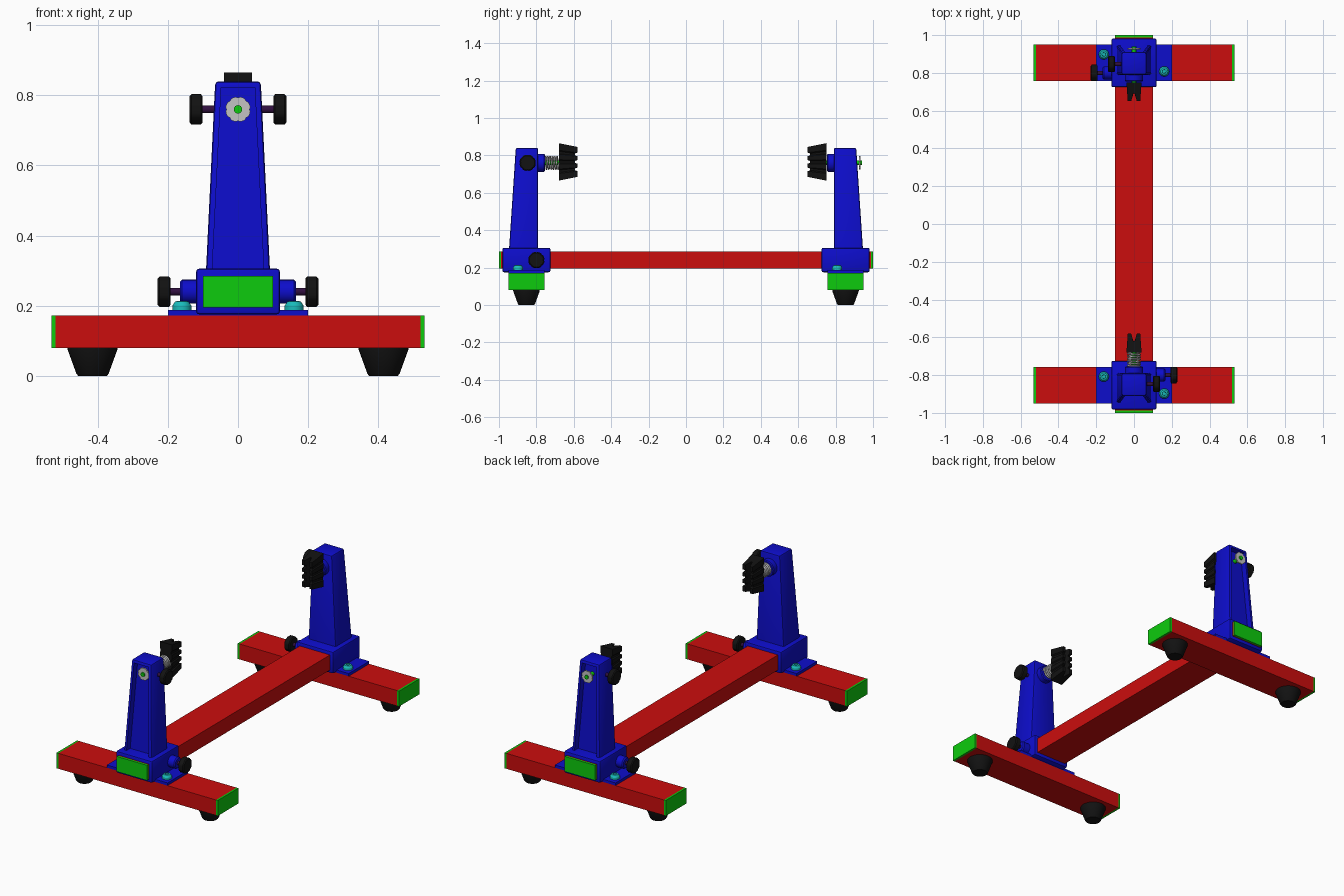
import bpy, bmesh
from math import pi, sin, cos
from mathutils import Matrix, Vector

if "Cube" in bpy.data.objects:
    bpy.data.objects.remove(bpy.data.objects["Cube"])


def material(name, r, g, b):
    m = bpy.data.materials.new(name)
    m.use_nodes = True
    m.diffuse_color = (r, g, b, 1)
    m.node_tree.nodes["Principled BSDF"].inputs["Base Color"].default_value = (r, g, b, 1)
    return m


RED = material("red paint", 0.6, 0.004, 0.004)
BLUE = material("blue plastic", 0.004, 0.004, 0.6)
GREEN = material("green cap", 0.004, 0.6, 0.004)
BLACK = material("black rubber", 0.006, 0.006, 0.006)
STEEL = material("steel", 0.55, 0.55, 0.55)
CYAN = material("cyan bolt", 0.01, 0.5, 0.5)
PURPLE = material("dark purple shaft", 0.03, 0.005, 0.05)
HALF_TURN = Matrix.Rotation(pi, 4, 'Z')
made = []


def finish(name, bm, mat, back=False):
    """Turn a bmesh into an object; back parts are turned half round z."""
    if back:
        bm.transform(HALF_TURN)
    bmesh.ops.recalc_face_normals(bm, faces=bm.faces)
    mesh = bpy.data.meshes.new(name)
    bm.to_mesh(mesh)
    bm.free()
    mesh.materials.append(mat)
    ob = bpy.data.objects.new(name, mesh)
    bpy.context.collection.objects.link(ob)
    made.append(ob)
    return ob


def loft(rings):
    """Skin a stack of point rings and close both ends."""
    bm = bmesh.new()
    loops = [[bm.verts.new(p) for p in ring] for ring in rings]
    n = len(loops[0])
    for a, b in zip(loops, loops[1:]):
        for i in range(n):
            j = (i + 1) % n
            bm.faces.new((a[i], a[j], b[j], b[i]))
    bm.faces.new(loops[0][::-1])
    bm.faces.new(loops[-1])
    return bm


def rect(x, y0, y1, z):
    return [(-x, y0, z), (x, y0, z), (x, y1, z), (-x, y1, z)]


def box(name, mat, xs, ys, zs, back=False, bevel=0.0):
    ring = lambda z: [(xs[0], ys[0], z), (xs[1], ys[0], z), (xs[1], ys[1], z), (xs[0], ys[1], z)]
    bm = loft([ring(z) for z in zs])
    if bevel:
        bmesh.ops.bevel(bm, geom=bm.edges[:], offset=bevel, segments=2, profile=0.5, affect='EDGES')
    return finish(name, bm, mat, back)


AXES = {'X': Matrix.Rotation(pi / 2, 4, 'Y'), 'Y': Matrix.Rotation(-pi / 2, 4, 'X'), 'Z': Matrix()}


def turned(name, mat, axis, origin, profile, back=False, sides=24, flute=0.0):
    """Lathe (radius, distance) pairs along an axis; flute gives a grip outline."""
    rings = []
    for r, d in profile:
        ring = []
        for i in range(sides):
            a = 2 * pi * i / sides
            rr = r * (1 - flute * (i % 4 == 0))
            ring.append((rr * cos(a), rr * sin(a), d))
        rings.append(ring)
    bm = loft(rings)
    bm.transform(Matrix.Translation(origin) @ AXES[axis])
    return finish(name, bm, mat, back)


def tower(back):
    # tapered post with a recessed outer panel
    bm = loft([rect(0.092, -0.947, -0.79, 0.285), rect(0.065, -0.91, -0.79, 0.84)])
    bm.faces.ensure_lookup_table()
    bm.normal_update()
    outer = min(bm.faces, key=lambda f: f.calc_center_median().y)
    edges = [e for e in bm.edges
             if abs(e.verts[0].co.z - e.verts[1].co.z) > 0.3 or min(v.co.z for v in e.verts) > 0.8]
    bmesh.ops.bevel(bm, geom=edges, offset=0.01, segments=2, profile=0.5, affect='EDGES')
    bmesh.ops.recalc_face_normals(bm, faces=bm.faces)
    outer = max((f for f in bm.faces if f.normal.y < -0.9), key=lambda f: f.calc_area())
    bmesh.ops.inset_region(bm, faces=[outer], thickness=0.011)
    pushed = bmesh.ops.extrude_discrete_faces(bm, faces=[outer])["faces"][0]
    for v in pushed.verts:
        v.co.y += 0.035
    finish("tower", bm, BLUE, back)


def jaw(y, back):
    # forked gripping block, with cross notches along its tips
    outline = [(-0.04, 0), (0.04, 0), (0.033, 0.1), (0.015, 0.1),
               (0.004, 0.06), (-0.004, 0.06), (-0.015, 0.1), (-0.033, 0.1)]
    levels = [(-0.1, 1)]
    for c in (-0.05, 0, 0.05):
        levels += [(c - 0.012, 1), (c - 0.006, 0.86), (c + 0.006, 0.86), (c + 0.012, 1)]
    levels.append((0.1, 1))
    rings = []
    for z, reach in levels:
        rings.append([(px * (0.85 if reach < 1 else 1), y + py * (reach if py > 0.07 else 1),
                       0.765 + z * (1 - 2 * py)) for px, py in outline])
    finish("jaw", loft(rings), BLACK, back)


def spring(y0, y1, turns=6, steps=16):
    curve = bpy.data.curves.new("spring", 'CURVE')
    curve.dimensions = '3D'
    curve.bevel_depth = 0.005
    curve.bevel_resolution = 1
    line = curve.splines.new('POLY')
    n = turns * steps
    line.points.add(n)
    for i, p in enumerate(line.points):
        a = 2 * pi * i / steps
        p.co = (0.033 * cos(a), y0 + (y1 - y0) * i / n, 0.76 + 0.033 * sin(a), 1)
    curve.materials.append(STEEL)
    ob = bpy.data.objects.new("spring", curve)
    bpy.context.collection.objects.link(ob)
    bpy.context.view_layer.objects.active = ob
    ob.select_set(True)
    bpy.ops.object.convert(target='MESH')
    ob.select_set(False)


def knob(x, y, z, shaft, back):
    turned("knob", BLACK, 'X', (x, y, z),
           [(0.038, 0), (0.044, 0.005), (0.044, 0.032), (0.038, 0.037)], back, 32, 0.06)
    turned("knob_shaft", PURPLE, 'X', (x - shaft, y, z), [(0.011, 0), (0.011, shaft + 0.005)], back, 16)


# long centre beam with end caps
box("centre_beam", RED, (-0.1, 0.1), (-0.988, 0.988), (0.195, 0.285))

for back in (False, True):
    # cross beam, caps and rubber feet
    box("cross_beam", RED, (-0.52, 0.52), (-0.95, -0.757), (0.08, 0.172), back)
    box("centre_beam_cap", GREEN, (-0.1, 0.1), (-1, -0.988), (0.195, 0.285), back)
    for s in (-1, 1):
        box("cross_beam_cap", GREEN, sorted((s * 0.52, s * 0.532)), (-0.95, -0.757), (0.08, 0.172), back)
        turned("foot", BLACK, 'Z', (s * 0.415, -0.853, 0),
               [(0.041, 0), (0.046, 0.006), (0.071, 0.075), (0.071, 0.08)], back, 32)
        # domed bolts with a hollow socket
        turned("bolt", CYAN, 'Z', (s * 0.16, -0.853 - s * 0.045, 0.188),
               [(0.027, 0), (0.027, 0.012), (0.019, 0.024), (0.01, 0.026), (0.009, 0.016)], back)

    # sleeve with mounting plate and clamp boss
    box("mounting_plate", BLUE, (-0.2, 0.2), (-0.95, -0.757), (0.172, 0.188), back)
    box("sleeve", BLUE, (-0.12, 0.12), (-0.982, -0.724), (0.175, 0.306), back, 0.01)
    turned("clamp_boss", BLUE, 'X', (0.11, -0.8, 0.24), [(0.034, 0), (0.034, 0.05), (0.028, 0.056)], back)
    knob(0.192, -0.8, 0.24, 0.04, back)

    # tower head with locking knob and jaw rod
    tower(back)
    knob(0.101, -0.847, 0.76, 0.045, back)
    turned("rod_collar", BLUE, 'Y', (0, -0.795, 0.76), [(0.048, 0), (0.048, 0.035), (0.044, 0.04)], back, 32)
    jaw(-0.75 if back else -0.68, back)
    tip = -0.94 if back else -0.9
    washer = -0.933 if back else -0.892
    turned("rod", GREEN, 'Y', (0, tip, 0.76), [(0.012, 0), (0.012, 0.24)], back, 16)
    turned("washer", STEEL, 'Y', (0, washer, 0.76), [(0.036, 0), (0.036, 0.008)], back, 32, 0.08)

spring(-0.755, -0.68)

# smooth the round parts, keeping sharp edges
bpy.ops.object.select_all(action='DESELECT')
for ob in made:
    ob.select_set(True)
bpy.context.view_layer.objects.active = made[0]
bpy.ops.object.shade_smooth_by_angle(angle=pi / 6)
